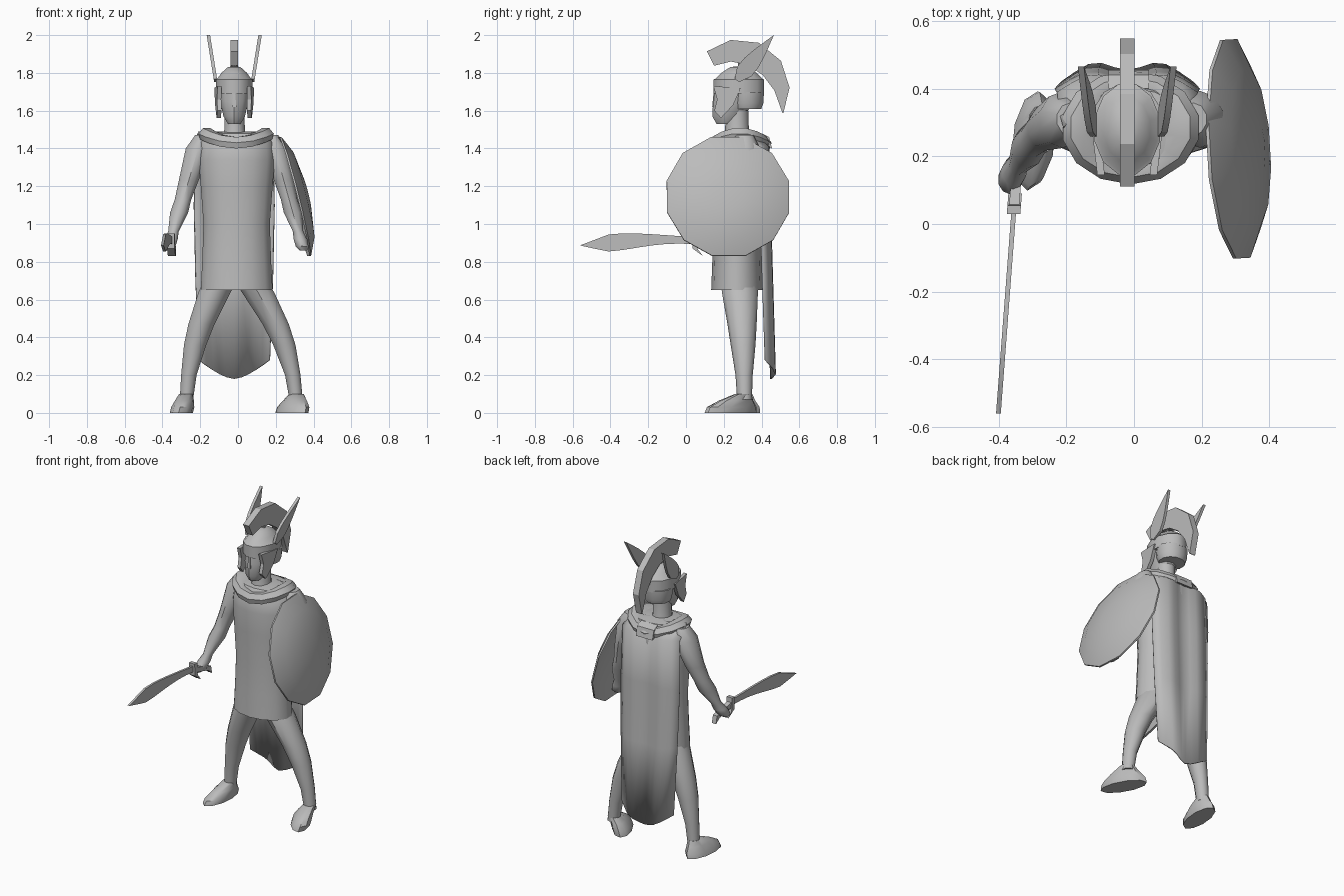
import bpy, bmesh, math
from math import sin, cos, pi
from mathutils import Vector

cube = bpy.data.objects.get("Cube")
if cube:
    bpy.data.objects.remove(cube)

GREY = (0.5, 0.5, 0.5, 1)
grey = bpy.data.materials.new("stone_grey")
grey.use_nodes = True
grey.diffuse_color = GREY
grey.node_tree.nodes["Principled BSDF"].inputs["Base Color"].default_value = GREY


def finish(name, bm, angle):
    bmesh.ops.recalc_face_normals(bm, faces=bm.faces)
    mesh = bpy.data.meshes.new(name)
    bm.to_mesh(mesh)
    bm.free()
    mesh.materials.append(grey)
    for polygon in mesh.polygons:
        polygon.use_smooth = True
    mesh.set_sharp_from_angle(angle=math.radians(angle))
    obj = bpy.data.objects.new(name, mesh)
    bpy.context.collection.objects.link(obj)
    return obj


def bridge(bm, first, second):
    """Join two closed loops of vertices with a band of quads."""
    count = len(first)
    for i in range(count):
        j = (i + 1) % count
        bm.faces.new((first[i], first[j], second[j], second[i]))


def loft(name, profile, centre, ratio=lambda z: 1, sides=10, turn=0, dip=0, capped=True):
    """Skin level ellipses: profile holds (height, half width) pairs,
    centre(z) places each ring and ratio(z) is its depth over its width."""
    bm = bmesh.new()
    loops = []
    for z, radius in profile:
        x, y = centre(z)
        loop = []
        for i in range(sides):
            a = math.tau * (i + 0.5) / sides
            across, along = radius * cos(a), radius * ratio(z) * sin(a)
            loop.append(bm.verts.new((x + across * cos(turn) - along * sin(turn),
                                      y + across * sin(turn) + along * cos(turn),
                                      z - dip * sin(a) ** 2)))
        loops.append(loop)
    for lower, upper in zip(loops, loops[1:]):
        bridge(bm, lower, upper)
    if capped:
        bm.faces.new(loops[0])
        bm.faces.new(loops[-1])
    return finish(name, bm, 42)


def plate(name, outline, x_at, thick):
    """Thicken a (y, z) outline sideways around x_at(y, z)."""
    bm = bmesh.new()
    near, far = [[bm.verts.new((x_at(y, z) + side * thick / 2, y, z)) for y, z in outline]
                 for side in (-1, 1)]
    bm.faces.new(near)
    bm.faces.new(far)
    bridge(bm, near, far)
    return finish(name, bm, 25)


def ribbon(name, edges, x_at, thick, steps=5):
    """Plate between two edge curves; edges(t) gives both edge points."""
    pairs = [edges(i / steps) for i in range(steps + 1)]
    outline = [p[0] for p in pairs] + [p[1] for p in reversed(pairs)]
    plate(name, outline, x_at, thick)


# Tunic, neck and draped collar
loft("tunic", [(.65, .195), (.8, .187), (1, .18), (1.2, .195), (1.34, .207), (1.43, .2),
               (1.48, .16), (1.49, .07)],
     lambda z: (-.007, .27 + .02 * max(0, z - 1) ** 2 * 4), lambda z: .7, sides=14)
loft("neck", [(1.44, .07), (1.5, .057), (1.6, .055)],
     lambda z: (-.018, .27), lambda z: 1.1)
loft("collar", [(1.48, .09), (1.51, .14), (1.51, .18), (1.48, .205), (1.45, .195)],
     lambda z: (-.01, .285), lambda z: .82, sides=14, dip=.05, capped=False)

# Splayed legs and feet
legs = (("right", -.275, .37, -.3, -.1), ("left", .31, -.5, .285, .5))
for side, ankle, splay, foot, turn in legs:
    def leg_line(z):
        return ankle + splay * z * z, .31 - .06 * z * z

    def foot_line(z):
        return foot + (ankle - foot) * z * 10, .245 + 6 * z * z

    loft(side + "_leg", [(.07, .037), (.2, .043), (.36, .062), (.47, .073),
                         (.64, .09), (.75, .09)], leg_line, lambda z: 1.06)
    loft(side + "_foot", [(0, .06), (.03, .06), (.065, .05), (.1, .037)],
         foot_line, lambda z: 2.45 - 120 * z * z, turn=turn)

# Arms bend forward towards the fists
arms = (("right", -1, .21, .3, .55), ("left", 1, .195, .28, .3))
for side, sign, shoulder, slope, bend in arms:
    def arm_line(z):
        return sign * (shoulder + slope * (1.4 - z)), .31 - bend * (1.45 - z) ** 2

    loft(side + "_arm", [(1.47, .04), (1.4, .07), (1.23, .055), (1.13, .046), (1.06, .05),
                         (.96, .029), (.92, .037), (.88, .036), (.86, .02)],
         arm_line, lambda z: 1.2)

# Head, helmet dome and neck guard
loft("head", [(1.53, .035), (1.57, .06), (1.65, .078), (1.72, .088)],
     lambda z: (-.02, .21 + .35 * (z - 1.53)), lambda z: 1.4)
loft("nose", [(1.62, .016), (1.69, .007)], lambda z: (-.02, .15), sides=4)
loft("helmet", [(1.69, .1), (1.765, .1), (1.77, .092), (1.8, .07), (1.83, .035), (1.835, .01)],
     lambda z: (-.02, .28), lambda z: 1.38, sides=12)
loft("neck_guard", [(1.61, .082), (1.64, .094), (1.7, .098)],
     lambda z: (-.02, .325), lambda z: .93, sides=12)


# Cheek guards and swept wings on both sides of the helmet
def wing_edges(t):
    y, z = .27 + .195 * t, 1.76 + .24 * t
    half = .03 * sin(pi * t ** .6) + .012 * (1 - t)
    return (y - half, z + half * .7), (y + half, z - half * .7)


for side, sign in (("right", -1), ("left", 1)):
    plate(side + "_cheek_guard",
          [(.145, 1.73), (.165, 1.66), (.15, 1.6), (.185, 1.56), (.25, 1.63), (.29, 1.72)],
          lambda y, z: -.02 + sign * (.06 + .12 * y), .022)
    ribbon(side + "_wing", wing_edges,
           lambda y, z: -.02 + sign * (.1 + .16 * (z - 1.77)), .018)


# Arched crest, tapering towards the back, on its post
def crest_edges(t):
    a = math.radians(-15 + 132 * t)
    outer, inner = .285 + .05 * sin(pi * t), .2 + .08 * (1 - t) ** 4
    return [(.24 + r * cos(a), 1.66 + r * sin(a)) for r in (outer, inner)]


ribbon("crest", crest_edges, lambda y, z: -.02, .042)
loft("crest_post", [(1.8, .014), (1.88, .014)], lambda z: (-.02, .29), sides=6)

# Cape with two soft folds, wrapped shoulders and a pointed hem
columns, lengths = 10, (0, .02, .06, .3, .6, 1)
bm = bmesh.new()
grid = []
for t in lengths:
    row = []
    for i in range(columns + 1):
        s = 2 * i / columns - 1
        width = .19 + .025 * sin(pi * t ** .5)
        back = .43 + .037 * t - .1 * max(0, 1 - 20 * t)
        fold = .012 * cos(math.tau * s) + .03 * s ** 4
        hem = .1 * abs(s) ** 1.5 * t ** 4
        row.append(bm.verts.new((-.02 + width * s, back - fold, 1.49 - 1.31 * t + hem)))
    grid.append(row)
for upper, lower in zip(grid, grid[1:]):
    for i in range(columns):
        bm.faces.new((upper[i], upper[i + 1], lower[i + 1], lower[i]))
cape = finish("cape", bm, 50)
cape.modifiers.new("thickness", "SOLIDIFY").thickness = .01

# Cloth folded at the nape
plate("cape_fold", [(.4, 1.48), (.44, 1.46), (.455, 1.4), (.41, 1.42)],
      lambda y, z: -.015, .12)

# Domed round shield, tilted on the left arm
shield = loft("shield", [(.045, .08), (.028, .24), (-.006, .335), (.004, .335),
                         (.047, .24), (.07, .08)], lambda z: (0, 0), sides=12)
shield.rotation_euler = Vector((1, .06, .25)).to_track_quat("Z", "Y").to_euler()
shield.location = (.3, .222, 1.145)


# Curved sword held forward in the right hand
def sword_x(y, z):
    return -.358 + .076 * y


def blade_edges(t):
    y, z = .04 - .6 * t, .9 + .018 * cos(pi * (t - .25))
    half = (.018 + .027 * sin(pi * t * t)) * min(1, 5 * (1 - t))
    return (y, z + half), (y, z - half - .001)


ribbon("sword_blade", blade_edges, sword_x, .014, steps=8)
plate("sword_guard", [(.03, .95), (.055, .95), (.06, .87), (.09, .83), (.035, .87)],
      sword_x, .04)
plate("sword_grip", [(.04, .925), (.19, .88), (.2, .83), (.165, .86), (.04, .89)],
      sword_x, .03)
